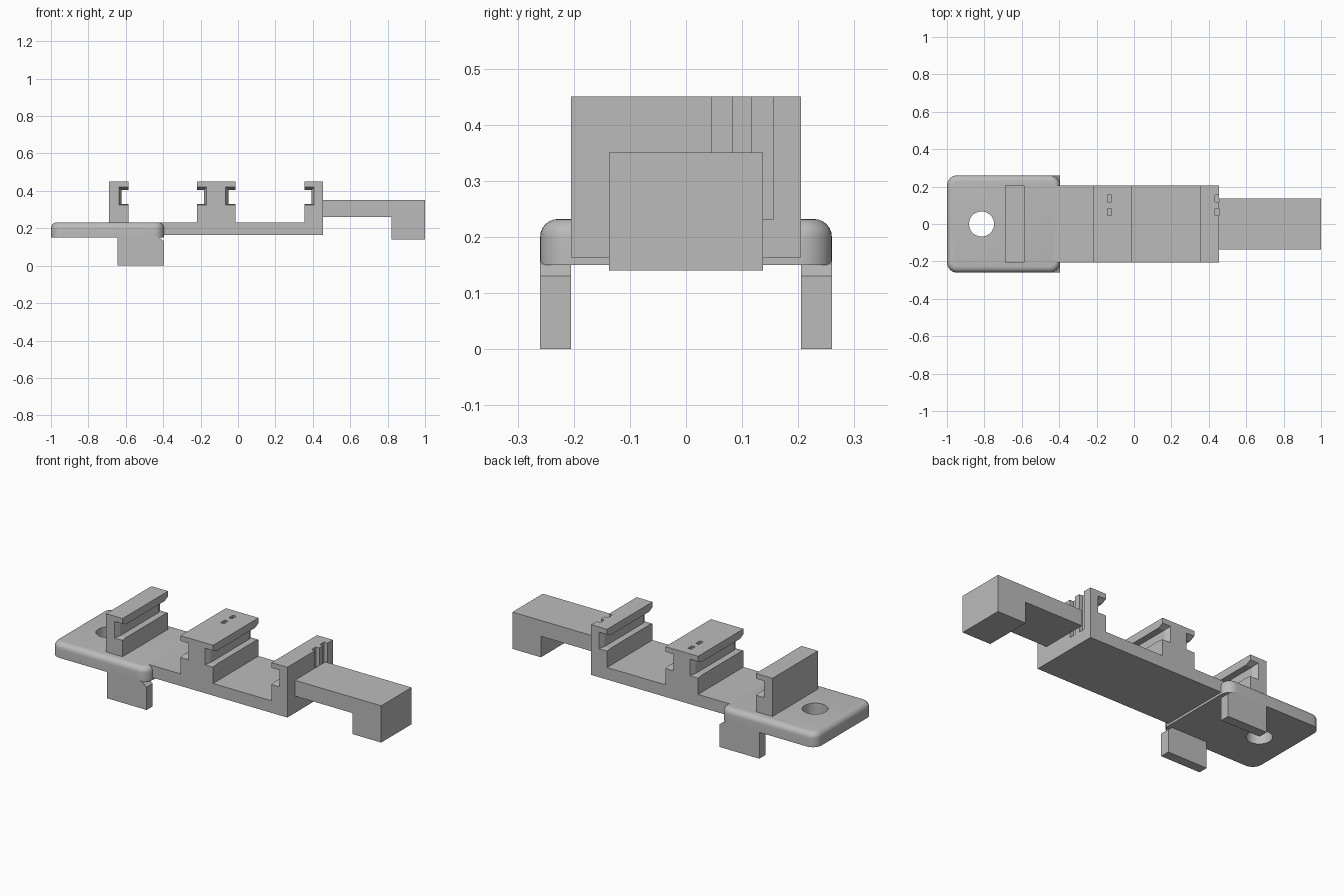
import bpy, bmesh

if "Cube" in bpy.data.objects:
    bpy.data.objects.remove(bpy.data.objects["Cube"], do_unlink=True)

grey = bpy.data.materials.new("plain_grey")
grey.use_nodes = True
COLOUR = (0.5, 0.5, 0.5, 1)
grey.diffuse_color = COLOUR
grey.node_tree.nodes["Principled BSDF"].inputs["Base Color"].default_value = COLOUR


def finish(name, bm):
    bmesh.ops.recalc_face_normals(bm, faces=bm.faces)
    mesh = bpy.data.meshes.new(name)
    bm.to_mesh(mesh)
    bm.free()
    mesh.materials.append(grey)
    obj = bpy.data.objects.new(name, mesh)
    bpy.context.collection.objects.link(obj)
    return obj


def activate(obj):
    bpy.ops.object.select_all(action='DESELECT')
    obj.select_set(True)
    bpy.context.view_layer.objects.active = obj


def loft(name, sections):
    """Skin a row of (y, [(x, z), ...]) sections and cap both ends."""
    bm = bmesh.new()
    rings = [[bm.verts.new((x, y, z)) for x, z in pts] for y, pts in sections]
    for a, b in zip(rings, rings[1:]):
        for i in range(len(a)):
            j = (i + 1) % len(a)
            bm.faces.new((a[i], a[j], b[j], b[i]))
    bm.faces.new(rings[0])
    bm.faces.new(rings[-1])
    return finish(name, bm)


def box(name, x0, x1, y0, y1, z0, z1):
    pts = [(x0, z0), (x1, z0), (x1, z1), (x0, z1)]
    return loft(name, [(y0, pts), (y1, pts)])


def cut(obj, cutter):
    cutter.hide_render = True
    mod = obj.modifiers.new("cut", 'BOOLEAN')
    mod.operation, mod.solver, mod.object = 'DIFFERENCE', 'EXACT', cutter
    activate(obj)
    bpy.ops.object.modifier_apply(modifier=mod.name)
    bpy.data.objects.remove(cutter, do_unlink=True)


TOP, HALF, OUT = 0.232, 0.205, 0.26

# mounting plate with rounded corners, rounded upper rim and a bolt hole
plate = box("mounting_plate", -1, -0.395, -OUT, OUT, 0.15, TOP)
bm = bmesh.new()
bm.from_mesh(plate.data)
upright = [e for e in bm.edges if abs(e.verts[0].co.z - e.verts[1].co.z) > 0.05]
bmesh.ops.bevel(bm, geom=upright, offset=0.055, segments=8, profile=0.5, affect='EDGES')
rim = [e for e in bm.edges if all(v.co.z > TOP - 0.001 for v in e.verts)]
bmesh.ops.bevel(bm, geom=rim, offset=0.032, segments=6, profile=0.5, affect='EDGES')
bm.to_mesh(plate.data)
bm.free()
bpy.ops.mesh.primitive_cylinder_add(vertices=48, radius=0.067, depth=0.4, location=(-0.815, 0, 0.2))
cut(plate, bpy.context.object)
activate(plate)
bpy.ops.object.shade_smooth_by_angle()

# side legs, relieved under the rounded plate corner
leg = [(-0.645, 0), (-0.395, 0), (-0.395, 0.13), (-0.42, 0.15), (-0.45, 0.16), (-0.645, 0.16)]
for side, s in (("right", -1), ("left", 1)):
    loft(side + "_leg", [(s * HALF, leg), (s * OUT, leg)])

# rail
box("rail", -0.43, 0.455, -HALF, HALF, 0.163, TOP)


# clamp posts: grooves flare out at both ends
def post_profile(x0, x1, groove_left, groove_right, e):
    def groove(x, s):
        deep = x + s * (0.037 + e)
        lo, hi = 0.33 - 0.3 * e, 0.405 + e
        return [(x, lo), (deep, lo), (deep, hi), (x, hi)]
    pts = [(x0, 0.2), (x1, 0.2)]
    if groove_right:
        pts += groove(x1, -1)
    pts += [(x1, 0.45), (x0, 0.45)]
    if groove_left:
        pts += groove(x0, 1)[::-1]
    return pts


def post(name, x0, x1, left, right):
    stations = [(-HALF, 0.015), (-0.175, 0), (0.175, 0), (HALF, 0.015)]
    return loft(name, [(y, post_profile(x0, x1, left, right, e)) for y, e in stations])


post("outer_post", -0.69, -0.585, False, True)
middle = post("middle_post", -0.22, -0.014, True, True)
inner = post("inner_post", 0.355, 0.455, True, False)

# paired wire slots in the middle post and the back of the inner post
for y in (0.045, 0.118):
    cut(middle, box("slot_cutter", -0.141, -0.12, y, y + 0.038, TOP, 0.5))
    cut(inner, box("slot_cutter", 0.433, 0.5, y, y + 0.038, TOP, 0.5))

# hooked arm
arm = [(0.455, 0.26), (0.82, 0.26), (0.82, 0.14), (1, 0.14), (1, 0.35), (0.455, 0.35)]
loft("hooked_arm", [(-0.137, arm), (0.137, arm)])
